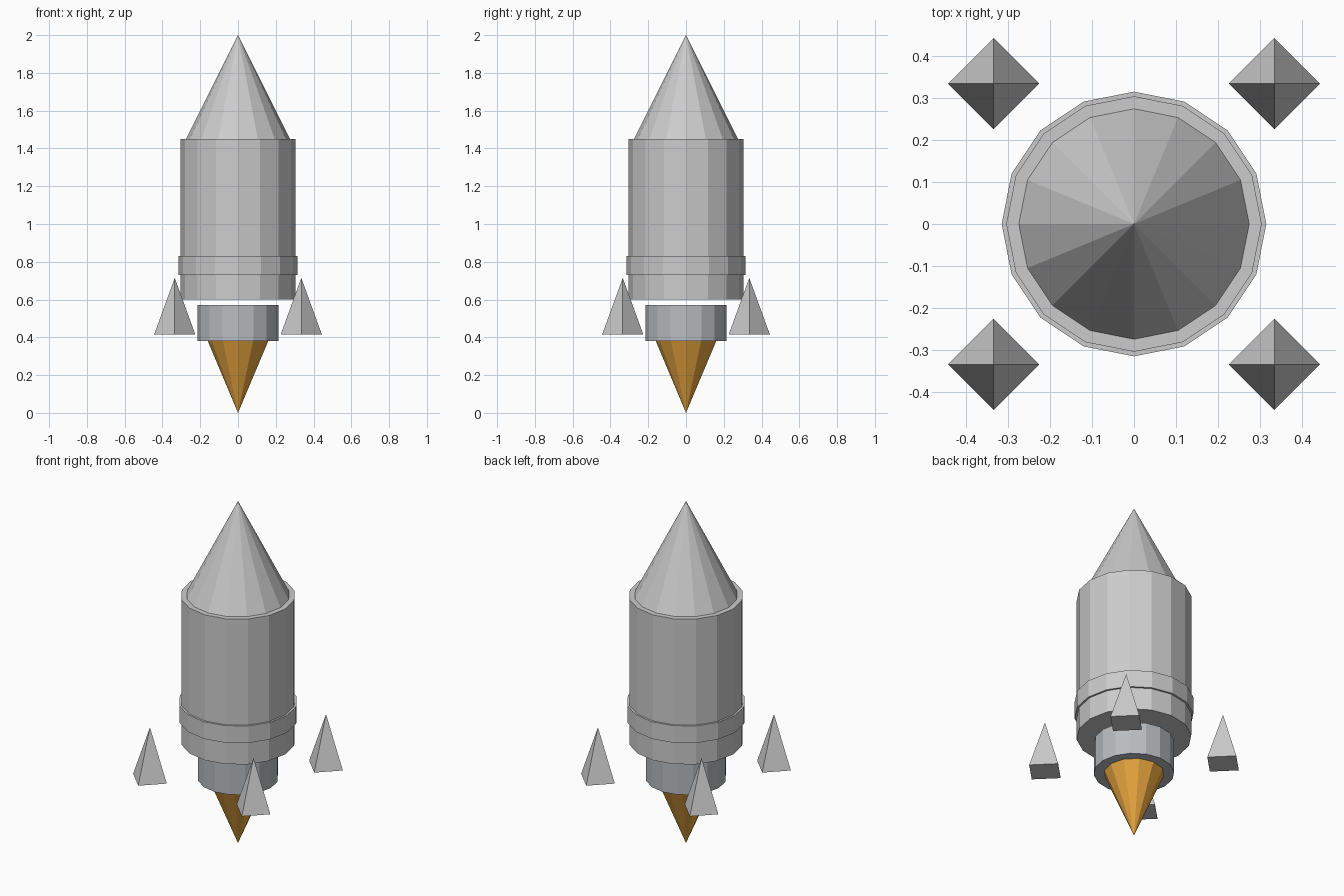
import bpy

if "Cube" in bpy.data.objects:
    bpy.data.objects.remove(bpy.data.objects["Cube"])


def material(name, color):
    mat = bpy.data.materials.new(name)
    mat.diffuse_color = (*color, 1.0)
    mat.use_nodes = True
    mat.node_tree.nodes["Principled BSDF"].inputs["Base Color"].default_value = mat.diffuse_color
    return mat


def frustum(name, sides, z0, z1, r0, r1, x=0.0, y=0.0, mat=None):
    """Flat-shaded cone or cylinder between two heights."""
    bpy.ops.mesh.primitive_cone_add(
        vertices=sides, radius1=r0, radius2=r1, depth=z1 - z0,
        location=(x, y, (z0 + z1) / 2))
    obj = bpy.context.object
    obj.name = name
    if mat:
        obj.data.materials.append(mat)
    return obj


metal = material("nozzle_metal", (0.48, 0.51, 0.53))
orange = material("flame_orange", (0.8, 0.38, 0.05))

# Hull: nose, body and the thin band around it
frustum("nose_cone", 16, 1.45, 2.0, 0.275, 0.0)
frustum("body", 16, 0.60, 1.45, 0.305, 0.305)
frustum("body_band", 16, 0.73, 0.83, 0.316, 0.316)

# Engine, hanging just below the body, with its flame
frustum("nozzle", 16, 0.38, 0.57, 0.214, 0.214, mat=metal)
frustum("flame", 12, 0.0, 0.38, 0.0, 0.16, mat=orange)

# Four detached pyramid fins on the diagonals
for i, (sx, sy) in enumerate([(1, 1), (-1, 1), (-1, -1), (1, -1)], 1):
    frustum(f"fin_{i}", 4, 0.415, 0.715, 0.109, 0.0, 0.335 * sx, 0.335 * sy)
